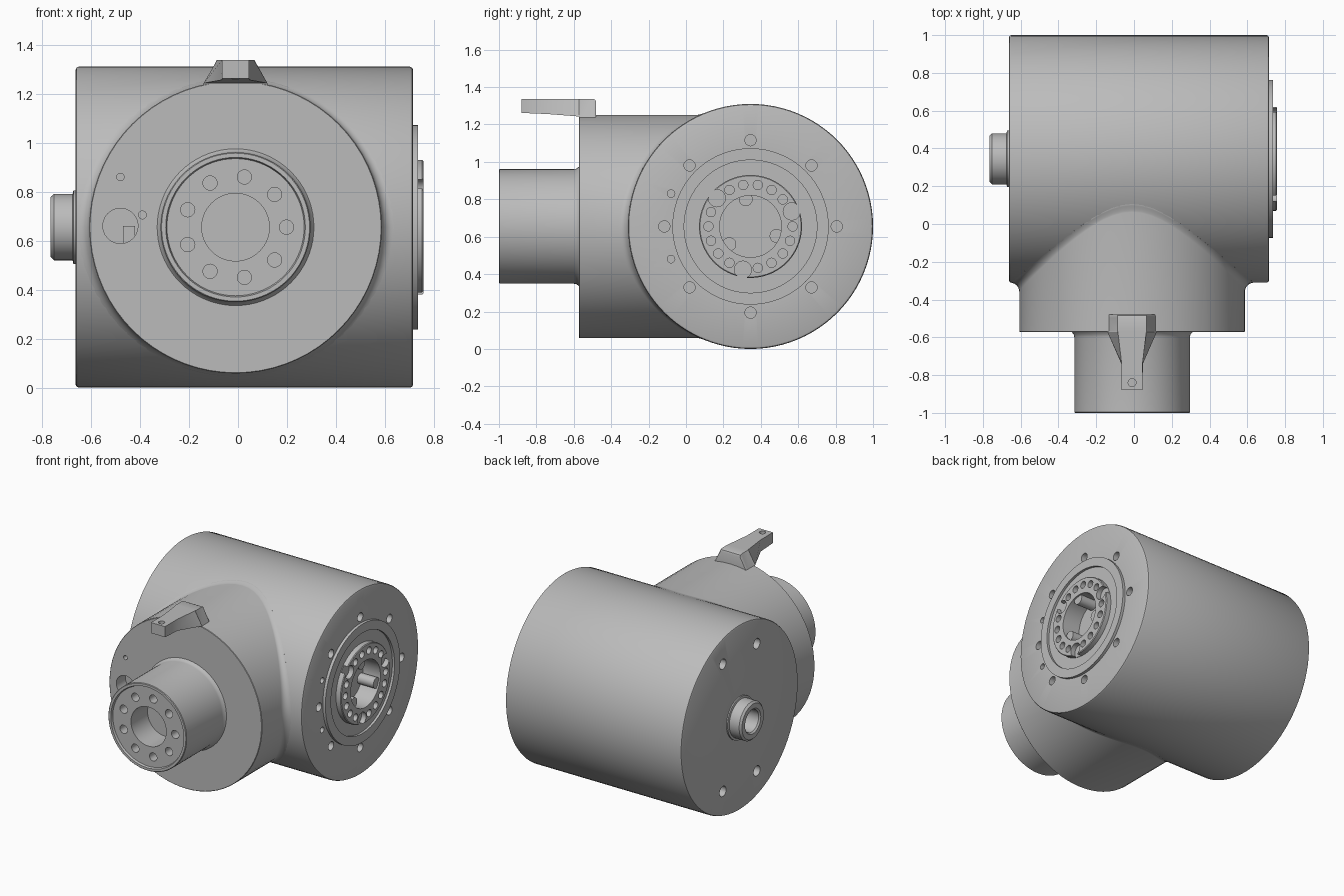
import bpy, bmesh
from math import sin, cos, pi, sqrt, radians
from mathutils import Vector

if "Cube" in bpy.data.objects:
    bpy.data.objects.remove(bpy.data.objects["Cube"], do_unlink=True)

# Single matt grey
GREY = (0.5, 0.5, 0.5, 1)
grey = bpy.data.materials.new("matt_grey")
grey.use_nodes = True
grey.diffuse_color = GREY
shader = grey.node_tree.nodes["Principled BSDF"]
shader.inputs["Base Color"].default_value = GREY
shader.inputs["Roughness"].default_value = 0.6

# Main axes: the body runs along x, the neck along y
YC, ZC, XC = 0.345, 0.655, -0.01
BODY_R, NECK_R = 0.655, 0.597


def along_x(u, v, a):
    return Vector((a, YC + u, ZC + v))


def along_y(u, v, a):
    return Vector((XC + u, a, ZC + v))


def along_z(u, v, a):
    return Vector((XC + u, v, a))


def make_object(name, bm):
    bmesh.ops.recalc_face_normals(bm, faces=bm.faces[:])
    mesh = bpy.data.meshes.new(name)
    bm.to_mesh(mesh)
    bm.free()
    mesh.materials.append(grey)
    obj = bpy.data.objects.new(name, mesh)
    bpy.context.collection.objects.link(obj)
    return obj


def lathe(bm, profile, place, n, centre=(0, 0)):
    """Revolve (radius, position) points; a point may be a function of angle."""
    rows = []
    for point in profile:
        if not callable(point) and point[0] == 0:
            rows.append([bm.verts.new(place(centre[0], centre[1], point[1]))] * n)
            continue
        row = []
        for i in range(n):
            t = 2 * pi * i / n
            r, a = point(t) if callable(point) else point
            row.append(bm.verts.new(place(centre[0] + r * sin(t), centre[1] + r * cos(t), a)))
        rows.append(row)
    for low, high in zip(rows, rows[1:]):
        for i in range(n):
            j = (i + 1) % n
            corners = list(dict.fromkeys((low[i], low[j], high[j], high[i])))
            bm.faces.new(corners)


def rod(bm, place, u, v, r, a, b):
    lathe(bm, [(0, a), (r, a), (r, b), (0, b)], place, 24, (u, v))


def drill(obj, place, holes):
    """Cut round holes given as (u, v, radius, start, end)."""
    bm = bmesh.new()
    for hole in holes:
        rod(bm, place, *hole)
    cutter = make_object("hole_cutter", bm)
    cutter.hide_render = True
    mod = obj.modifiers.new("holes", "BOOLEAN")
    mod.operation = "DIFFERENCE"
    mod.solver = "EXACT"
    mod.object = cutter
    bpy.context.view_layer.objects.active = obj
    bpy.ops.object.modifier_apply(modifier=mod.name)
    bpy.data.objects.remove(cutter, do_unlink=True)


def ring(count, radius, first=0):
    for k in range(count):
        t = radians(first) + 2 * pi * k / count
        yield radius * cos(t), radius * sin(t)


# Body drum with hollow stub on the right end and stepped flange on the left end
bm = bmesh.new()
lathe(bm, [(0, -0.6), (0.078, -0.6), (0.078, -0.755), (0.088, -0.765), (0.122, -0.765),
           (0.135, -0.752), (0.135, -0.675), (0.15, -0.672), (0.15, -0.663),
           (0.642, -0.663), (0.651, -0.659), (BODY_R, -0.65),
           (BODY_R, 0.702), (0.651, 0.711), (0.642, 0.715),
           (0.418, 0.715), (0.418, 0.735), (0.355, 0.735), (0.355, 0.718),
           (0.275, 0.718), (0.275, 0.752), (0.27, 0.757), (0.165, 0.757),
           (0.165, 0.62), (0, 0.62)], along_x, 96)
body = make_object("body_drum", bm)

holes = [(u, v, 0.03, 0.65, 0.73) for u, v in ring(8, 0.461)]
holes += [(-0.425, s * 0.175, 0.02, 0.67, 0.73) for s in (-1, 1)]
holes += [(u, v, 0.025, 0.69, 0.77)
          for k, (u, v) in enumerate(ring(18, 0.225)) if k % 6 != 1]
holes += [(u, v, 0.046, 0.722, 0.77) for u, v in ring(3, 0.235, 20)]
holes += [(sy * 0.19, sz * 0.45, 0.036, -0.7, -0.6) for sy in (-1, 1) for sz in (-1, 1)]
drill(body, along_x, holes)

# Pins inside the flange bore
bm = bmesh.new()
for u, v in ring(3, 0.148, 100):
    rod(bm, along_x, u, v, 0.037, 0.6, 0.745)
make_object("flange_pins", bm)


# Neck and output shaft, flaring softly into the drum
def flare(step, sink=0.0):
    def point(t):
        size = 0.05 * (1 - 0.75 * abs(cos(t)))
        a = step * pi / 2
        r = NECK_R + size * (1 - cos(a))
        surface = YC - sqrt(BODY_R ** 2 - (r * cos(t)) ** 2)
        return r, surface - size * (1 - sin(a)) + sink
    return point


bm = bmesh.new()
lathe(bm, [(0, -0.8), (0.138, -0.8), (0.138, -0.985), (0.28, -0.985), (0.285, -1),
           (0.302, -1), (0.306, -0.996), (0.306, -0.6), (0.309, -0.585), (0.32, -0.572),
           (0.594, -0.572), (NECK_R, -0.569)]
      + [flare(k / 6) for k in range(7)] + [flare(1, 0.03), (0, 0.2)], along_y, 72)
neck = make_object("neck_and_output_shaft", bm)

holes = [(u, v, 0.029, -1.02, -0.9) for u, v in ring(9, 0.208)]
holes += [(-0.47, 0.005, 0.072, -0.6, -0.47), (-0.38, 0.05, 0.016, -0.6, -0.53),
          (-0.47, 0.205, 0.015, -0.6, -0.53)]
drill(neck, along_y, holes)

# Small ledge inside the cable port
bm = bmesh.new()
bmesh.ops.create_cube(bm, size=1)
bmesh.ops.scale(bm, vec=(0.05, 0.08, 0.07), verts=bm.verts)
bmesh.ops.translate(bm, vec=(-0.445, -0.5, 0.625), verts=bm.verts)
make_object("port_ledge", bm)

# Top lug: sections as (y, half bottom, half top, bottom z, top z)
bm = bmesh.new()
sections = [(-0.88, 0.055, 0.055, 1.262, 1.337), (-0.74, 0.057, 0.055, 1.256, 1.337),
            (-0.573, 0.13, 0.075, 1.243, 1.337), (-0.565, 0.132, 0.077, 1.22, 1.337),
            (-0.497, 0.132, 0.077, 1.22, 1.337), (-0.485, 0.132, 0.077, 1.22, 1.332),
            (-0.48, 0.132, 0.077, 1.22, 1.32)]
loops = [[bm.verts.new((XC + x, y, z)) for x, z in
          ((-wb, zb), (wb, zb), (wt, zt), (-wt, zt))] for y, wb, wt, zb, zt in sections]
for a, b in zip(loops, loops[1:]):
    for i in range(4):
        j = (i + 1) % 4
        bm.faces.new((a[i], a[j], b[j], b[i]))
bm.faces.new(loops[0])
bm.faces.new(loops[-1])
lug = make_object("top_lug", bm)
drill(lug, along_z, [(0, -0.84, 0.021, 1.2, 1.4)])

# Smooth shading with crisp machined edges
bpy.ops.object.select_all(action="DESELECT")
for obj in bpy.context.collection.objects:
    if obj.type == "MESH" and grey.name in obj.data.materials:
        obj.select_set(True)
        bpy.context.view_layer.objects.active = obj
bpy.ops.object.shade_smooth_by_angle(angle=radians(30))
